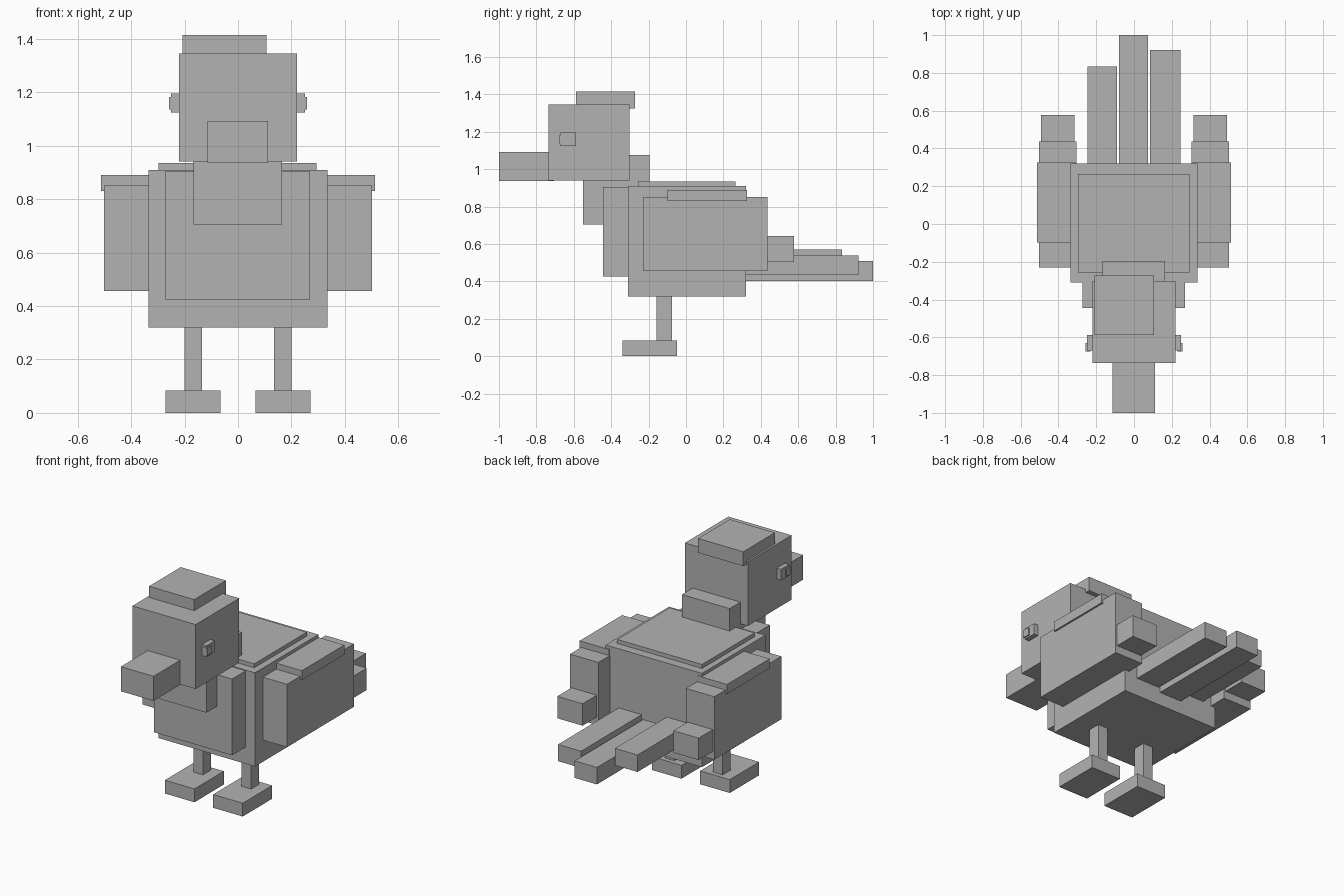
import bpy
import bmesh

grey = bpy.data.materials.new("plain_grey")
grey.diffuse_color = (0.45, 0.45, 0.45, 1.0)


def box(name, x, y, z):
    """Axis-aligned block given its (min, max) range on each axis."""
    bm = bmesh.new()
    bmesh.ops.create_cube(bm, size=1.0)
    for v in bm.verts:
        v.co = [sum(r) / 2 + c * (r[1] - r[0]) for c, r in zip(v.co, (x, y, z))]
    mesh = bpy.data.meshes.new(name)
    bm.to_mesh(mesh)
    bm.free()
    mesh.materials.append(grey)
    obj = bpy.data.objects.new(name, mesh)
    bpy.context.collection.objects.link(obj)
    return obj


def pair(name, x, y, z):
    """Matching blocks on the left and right sides."""
    box("right_" + name, x, y, z)
    box("left_" + name, (-x[1], -x[0]), y, z)


# Torso
box("body", (-0.335, 0.335), (-0.31, 0.32), (0.32, 0.91))
box("chest", (-0.272, 0.27), (-0.445, -0.2), (0.425, 0.905))
box("back_plate", (-0.297, 0.293), (-0.257, 0.265), (0.87, 0.935))

# Neck and head
box("neck", (-0.167, 0.165), (-0.55, -0.195), (0.705, 1.076))
box("head", (-0.22, 0.22), (-0.735, -0.302), (0.94, 1.345))
box("crown", (-0.208, 0.106), (-0.587, -0.272), (1.325, 1.415))
box("beak", (-0.115, 0.112), (-1.0, -0.705), (0.937, 1.092))
pair("eye", (0.2, 0.25), (-0.67, -0.588), (1.125, 1.195))
pair("pupil", (0.23, 0.258), (-0.675, -0.63), (1.135, 1.183))

# Wings
pair("wing", (0.305, 0.502), (-0.23, 0.436), (0.456, 0.852))
pair("wing_shoulder", (0.31, 0.513), (-0.098, 0.325), (0.83, 0.89))
pair("wing_tip", (0.316, 0.492), (0.35, 0.577), (0.505, 0.643))

# Tail feathers
box("tail_middle", (-0.08, 0.075), (0.25, 1.0), (0.403, 0.51))
box("tail_right", (0.085, 0.245), (0.25, 0.922), (0.433, 0.538))
box("tail_left", (-0.247, -0.09), (0.25, 0.835), (0.463, 0.57))

# Legs and feet
pair("leg", (0.134, 0.201), (-0.157, -0.076), (0.07, 0.34))
pair("foot", (0.065, 0.271), (-0.34, -0.048), (0.0, 0.084))
